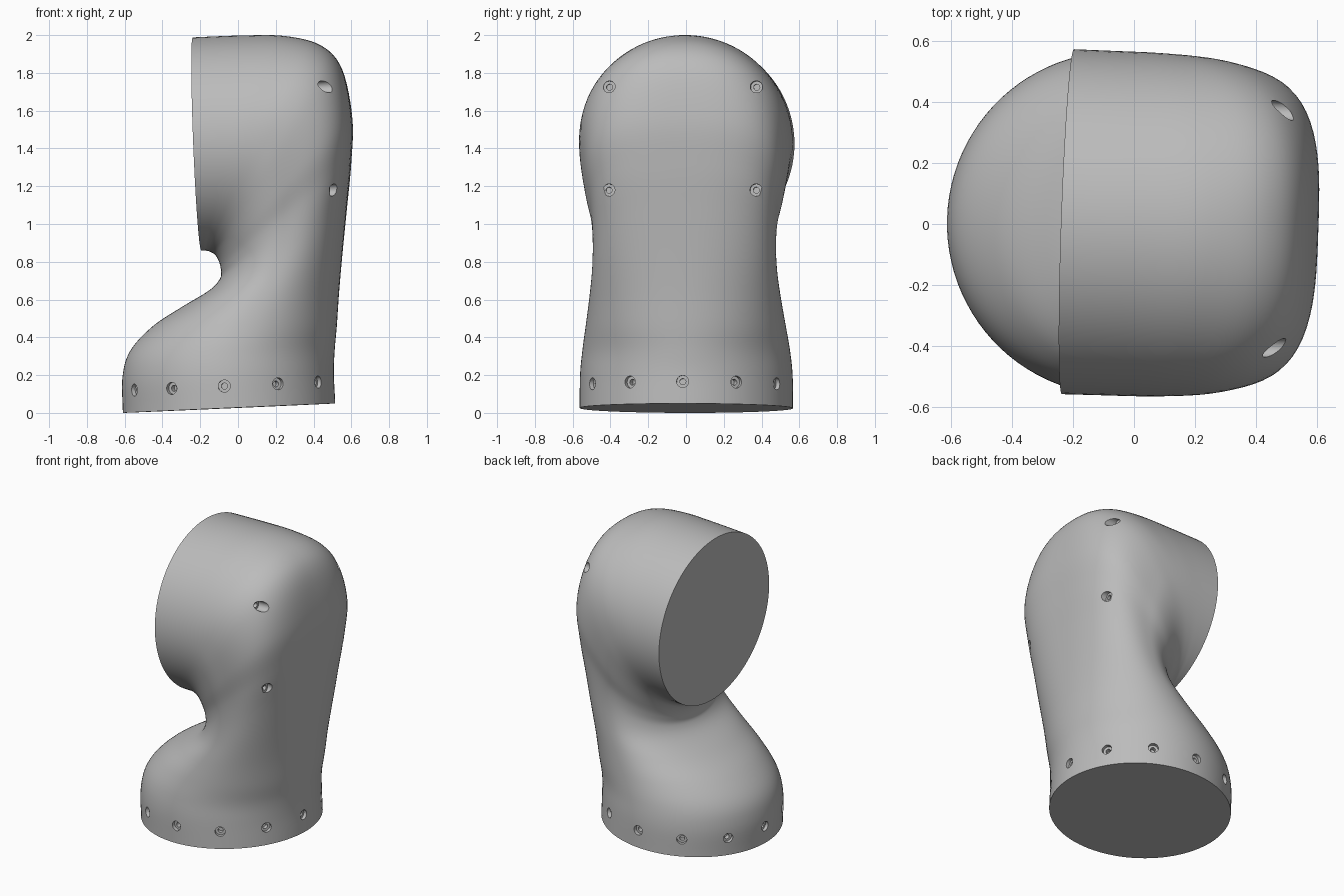
import bpy, bmesh, math
from mathutils import Matrix, Vector

if "Cube" in bpy.data.objects:
    bpy.data.objects.remove(bpy.data.objects["Cube"])

SEGMENTS, STEPS = 96, 6
YAW = Matrix.Rotation(math.radians(-2), 4, "Z")
TILT = Matrix.Rotation(math.radians(-2.5), 4, "Y")

grey = bpy.data.materials.new("painted grey")
grey.use_nodes = True
grey.diffuse_color = (0.5, 0.5, 0.5, 1)
grey.node_tree.nodes["Principled BSDF"].inputs["Base Color"].default_value = (0.5, 0.5, 0.5, 1)

# Cross-sections fanning around the elbow:
# inner x, inner z, outer x, outer z, half width, outer squareness
SECTIONS = [
    (-.61, 0, .515, .05, .565, 2),
    (-.612, .19, .508, .21, .563, 2),
    (-.57, .33, .512, .33, .55, 2),
    (-.45, .46, .523, .46, .53, 2.1),
    (-.29, .565, .535, .64, .508, 2.2),
    (-.15, .65, .553, .85, .49, 2.4),
    (-.095, .71, .575, 1.08, .485, 2.7),
    (-.09, .755, .597, 1.32, .495, 3.1),
    (-.1, .8, .603, 1.56, .525, 3.1),
    (-.12, .835, .55, 1.82, .55, 2.5),
    (-.145, .852, .44, 1.945, .56, 2.25),
    (-.165, .858, .25, 1.995, .565, 2.05),
    (-.18, .859, .02, 1.998, .566, 2),
    (-.195, .86, -.24, 1.988, .567, 2),
]


def smooth_sections(rows):
    """Catmull-Rom interpolation of the section values."""
    rows = [Vector(r) for r in rows]
    rows = [2 * rows[0] - rows[1]] + rows + [2 * rows[-1] - rows[-2]]
    result = []
    for a, b, c, d in zip(rows, rows[1:], rows[2:], rows[3:]):
        for k in range(STEPS):
            t = k / STEPS
            result.append(b + (c - a) * t / 2 + (a - b * 2.5 + c * 2 - d / 2) * t ** 2
                          + (b * 3 - a - c * 3 + d) * t ** 3 / 2)
    return result + [rows[-2]]


def section_ring(bm, row):
    inner, outer = Vector((row[0], 0, row[1])), Vector((row[2], 0, row[3]))
    middle, half = (inner + outer) / 2, (outer - inner) / 2
    ring = []
    for i in range(SEGMENTS):
        angle = math.tau * i / SEGMENTS
        c, s = math.cos(angle), math.sin(angle)
        power = row[5] if c > 0 else 2
        radius = (abs(c) ** power + abs(s) ** power) ** (-1 / power)
        point = middle + half * c * radius + Vector((0, row[4] * s * radius, 0))
        ring.append(bm.verts.new(YAW @ point))
    return ring


def make_object(name, bm):
    bmesh.ops.recalc_face_normals(bm, faces=bm.faces)
    mesh = bpy.data.meshes.new(name)
    bm.to_mesh(mesh)
    bm.free()
    mesh.materials.append(grey)
    obj = bpy.data.objects.new(name, mesh)
    bpy.context.collection.objects.link(obj)
    return obj


# Housing: lofted elbow with a flat cap at each end
bm = bmesh.new()
rings = [section_ring(bm, row) for row in smooth_sections(SECTIONS)]
for low, high in zip(rings, rings[1:]):
    for i in range(SEGMENTS):
        j = (i + 1) % SEGMENTS
        bm.faces.new((low[i], low[j], high[j], high[i]))
bm.faces.new(rings[0])
bm.faces.new(rings[-1])
housing = make_object("elbow_housing", bm)


def add_cutter(bm, radius, depth, length, placement):
    """Cylinder along x from -depth outwards."""
    shift = Matrix.Translation((length / 2 - depth, 0, 0))
    turn = Matrix.Rotation(math.pi / 2, 4, "Y")
    bmesh.ops.create_cone(bm, cap_ends=True, segments=24, radius1=radius, radius2=radius,
                          depth=length, matrix=placement @ shift @ turn)


# Screw holes: twelve around the base collar, four in the back of the head
collar = YAW @ Matrix.Translation((-.048, 0, .027)) @ TILT
places = [collar @ Matrix.Rotation(math.tau * k / 12, 4, "Z") @ Matrix.Translation((.56, 0, .115))
          for k in range(12)]
for y in (-.39, .39):
    for x, z in ((.45, 1.725), (.52, 1.18)):
        places.append(YAW @ Matrix.Translation((x, y, z)) @ TILT)

for name, radius, depth in (("counterbores", .032, .02), ("bolt_holes", .016, .05)):
    bm = bmesh.new()
    for place in places:
        add_cutter(bm, radius, depth, depth + .15, place)
    cutter = make_object(name, bm)
    cutter.hide_render = True
    cut = housing.modifiers.new(name, "BOOLEAN")
    cut.operation, cut.solver, cut.object = "DIFFERENCE", "EXACT", cutter
    bpy.context.view_layer.objects.active = housing
    bpy.ops.object.modifier_apply(modifier=name)
    bpy.data.objects.remove(cutter)

# Smooth shading with crisp rims
bpy.ops.object.select_all(action="DESELECT")
housing.select_set(True)
bpy.context.view_layer.objects.active = housing
bpy.ops.object.shade_smooth_by_angle(angle=math.radians(30))
